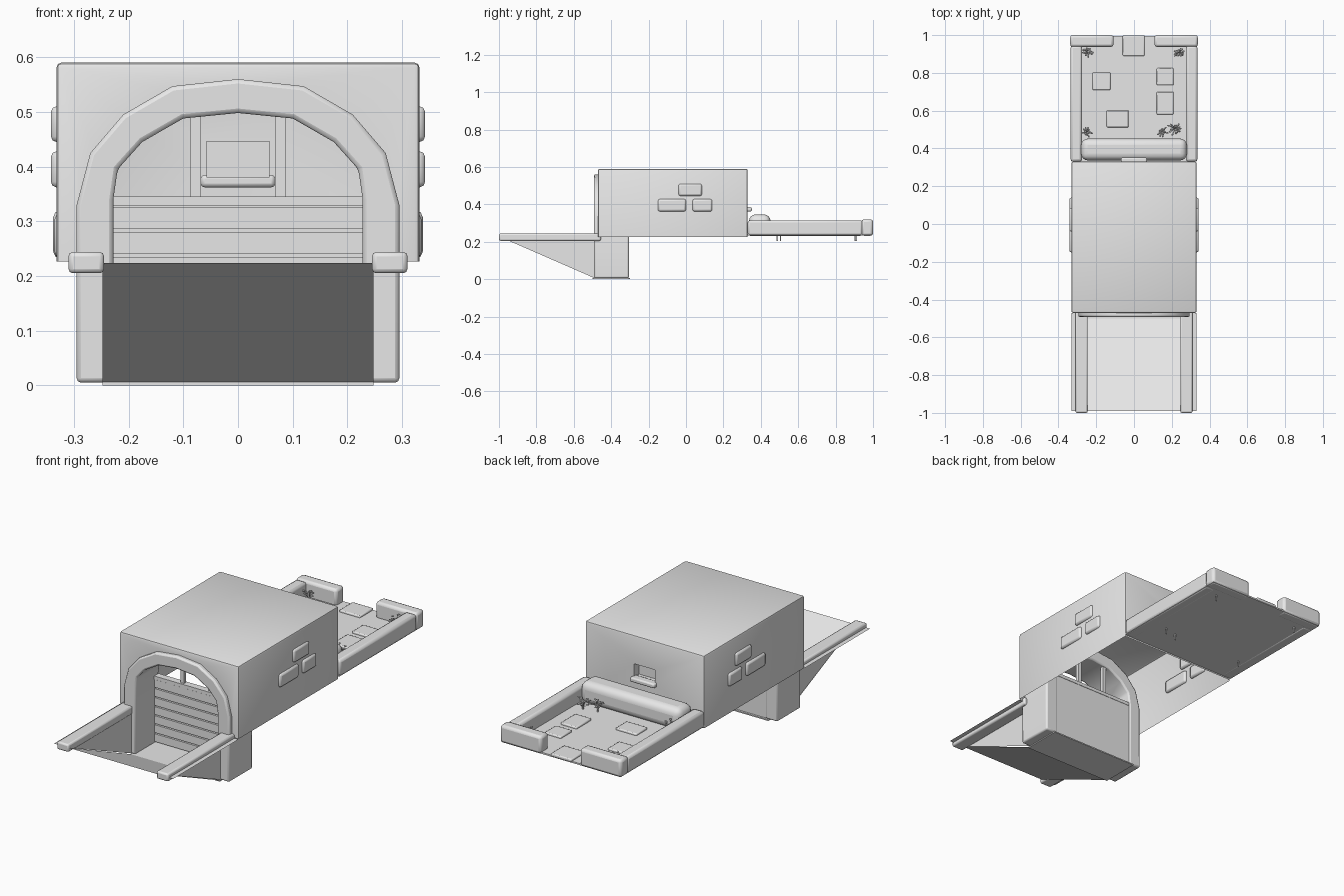
import bpy, bmesh, math, random
from mathutils import Vector, Matrix

cube = bpy.data.objects.get("Cube")
if cube:
    bpy.data.objects.remove(cube, do_unlink=True)

# Single plain grey finish
grey = bpy.data.materials.new("plain_grey")
grey.use_nodes = True
tone = (0.8, 0.8, 0.8, 1)
grey.diffuse_color = tone
grey.node_tree.nodes["Principled BSDF"].inputs["Base Color"].default_value = tone


def finish(name, bm, bevel=0, segments=2, smooth=True):
    bmesh.ops.remove_doubles(bm, verts=bm.verts, dist=0.0001)
    bmesh.ops.recalc_face_normals(bm, faces=bm.faces)
    mesh = bpy.data.meshes.new(name)
    bm.to_mesh(mesh)
    bm.free()
    mesh.materials.append(grey)
    ob = bpy.data.objects.new(name, mesh)
    bpy.context.collection.objects.link(ob)
    if bevel:
        mod = ob.modifiers.new("soft_edges", 'BEVEL')
        mod.width, mod.segments = bevel, segments
        mod.limit_method = 'ANGLE'
    if smooth:
        bpy.ops.object.select_all(action='DESELECT')
        ob.select_set(True)
        bpy.context.view_layer.objects.active = ob
        bpy.ops.object.shade_smooth_by_angle(angle=math.radians(35))
    return ob


def add_box(bm, x, y, z):
    size = [b - a for a, b in (x, y, z)]
    mid = [(a + b) / 2 for a, b in (x, y, z)]
    return bmesh.ops.create_cube(bm, size=1, matrix=Matrix.Translation(mid) @ Matrix.Diagonal((*size, 1)))


def box(name, x, y, z, bevel=0, segments=2):
    bm = bmesh.new()
    add_box(bm, x, y, z)
    return finish(name, bm, bevel, segments)


def mirrored_box(name, x, y, z, bevel=0, segments=2):
    box(name + "_left", x, y, z, bevel, segments)
    box(name + "_right", (-x[1], -x[0]), y, z, bevel, segments)


def face(bm, points):
    return bm.faces.new([bm.verts.new(p) for p in points])


def mirror_profile(half):
    return half + [(-x, z) for x, z in reversed(half[:-1])]


BASE = 0.226
FRONT, BACK = -0.47, 0.33
outer = mirror_profile([(0.295, 0.005), (0.295, 0.33), (0.27, 0.425), (0.21, 0.495), (0.12, 0.547), (0, 0.56)])
inner = mirror_profile([(0.228, 0.005), (0.228, 0.34), (0.22, 0.395), (0.175, 0.445), (0.1, 0.488), (0, 0.498)])

# Main block: open-bottomed shell with softened top and corners
bm = bmesh.new()
add_box(bm, (-0.332, 0.332), (FRONT, BACK), (BASE, 0.59))
soft = [e for e in bm.edges if max(v.co.z for v in e.verts) > 0.5]
bmesh.ops.bevel(bm, geom=soft, offset=0.009, segments=2, profile=0.5, affect='EDGES')
for f in list(bm.faces):
    if f.normal.z < -0.9 or abs(f.normal.y) > 0.99:
        bm.faces.remove(f)
w, top = 0.323, 0.581
# Front wall wraps around the arch opening
hole = [(-x, z) for x, z in outer[1:-1]]
outline = [(w, BASE), (w, top), (-w, top), (-w, BASE), (-0.28, BASE)]
outline += [(x * 0.95, z - 0.01) for x, z in hole] + [(0.28, BASE)]
face(bm, [(x, FRONT, z) for x, z in outline])
# Back wall with a small recessed slot
sx, s0, s1 = 0.058, 0.38, 0.447
rim = [(-w, BASE), (w, BASE), (w, top), (-w, top)]
slot = [(-sx, s0), (sx, s0), (sx, s1), (-sx, s1)]
for i in range(4):
    j = (i + 1) % 4
    face(bm, [(x, BACK, z) for x, z in (rim[i], rim[j], slot[j], slot[i])])
    (ax, az), (bx, bz) = slot[i], slot[j]
    face(bm, [(ax, BACK, az), (bx, BACK, bz), (bx, BACK - 0.04, bz), (ax, BACK - 0.04, az)])
face(bm, [(x, BACK - 0.04, z) for x, z in slot])
finish("main_block", bm)
box("slot_sill", (-0.068, 0.068), (BACK - 0.02, 0.352), (0.362, 0.385), 0.007)

# Arched door surround running deep into the block
bm = bmesh.new()
for i in range(len(outer) - 1):
    a, b, c, d = outer[i], outer[i + 1], inner[i + 1], inner[i]
    face(bm, [(x, -0.492, z) for x, z in (a, b, c, d)])
    face(bm, [(x, -0.305, z) for x, z in (a, b, c, d)])
    for p, q in ((a, b), (c, d)):
        face(bm, [(p[0], -0.492, p[1]), (q[0], -0.492, q[1]), (q[0], -0.305, q[1]), (p[0], -0.305, p[1])])
for a, b in ((outer[0], inner[0]), (outer[-1], inner[-1])):
    face(bm, [(a[0], -0.492, a[1]), (b[0], -0.492, b[1]), (b[0], -0.305, b[1]), (a[0], -0.305, a[1])])
finish("door_arch", bm, 0.008)

# Slatted door with a rail and open window bars above
bm = bmesh.new()
pitch = 0.0455
add_box(bm, (-0.228, 0.228), (-0.325, -0.31), (0.005, 0.335))
for i in range(7):
    z = 0.01 + i * pitch
    add_box(bm, (-0.228, 0.228), (-0.338, -0.32), (z + 0.003, z + pitch - 0.003))
finish("door_slats", bm)
box("door_rail", (-0.228, 0.228), (-0.342, -0.308), (0.328, 0.345))
mirrored_box("window_bar", (0.068, 0.087), (-0.332, -0.315), (0.34, 0.492))

# Ramp down to the door, with side walls and verges
bm = bmesh.new()
rx, ry, rz = 0.248, -0.99, 0.224
face(bm, [(-rx, ry, rz), (rx, ry, rz), (rx, -0.5, 0.006), (-rx, -0.5, 0.006)])
face(bm, [(-rx, -0.5, 0.006), (rx, -0.5, 0.006), (rx, -0.305, 0.006), (-rx, -0.305, 0.006)])
finish("ramp", bm, smooth=False)
for side, s in (("left", 1), ("right", -1)):
    bm = bmesh.new()
    face(bm, [(s * rx, ry, rz), (s * rx, -0.49, rz), (s * rx, -0.49, 0.006)])
    finish("ramp_wall_" + side, bm, smooth=False)
    bm = bmesh.new()
    face(bm, [(s * rx, ry, rz), (s * 0.332, ry, rz), (s * 0.332, FRONT, rz), (s * rx, FRONT, rz)])
    finish("verge_" + side, bm, smooth=False)
box("threshold", (-rx, rx), (-0.5, -0.3), (0, 0.006))
mirrored_box("ramp_curb", (0.245, 0.31), (-1, -0.455), (0.205, 0.244), 0.008)

# Raised bricks on both sides
for i, (y, z) in enumerate((((-0.04, 0.085), (0.445, 0.51)), ((-0.15, 0), (0.362, 0.428)), ((0.035, 0.14), (0.362, 0.428)))):
    mirrored_box("brick_%d" % (i + 1), (0.32, 0.342), y, z, 0.01)

# Rear yard: floor, walls, rounded hedge and paving
FLOOR = 0.242
box("yard_floor", (-0.332, 0.332), (BACK, 0.995), (0.234, FLOOR))
mirrored_box("yard_side_wall", (0.275, 0.336), (BACK, 0.945), (0.232, 0.315), 0.013)
mirrored_box("yard_end_wall", (0.108, 0.338), (0.938, 1), (0.232, 0.32), 0.013)
box("hedge", (-0.28, 0.28), (0.337, 0.452), (0.235, 0.346), 0.035, 4)
stones = (((-0.22, -0.125), (0.71, 0.802)), ((0.12, 0.21), (0.735, 0.825)),
          ((0.12, 0.21), (0.58, 0.7)), ((-0.145, -0.028), (0.512, 0.602)), ((-0.06, 0.056), (0.89, 0.998)))
for i, (x, y) in enumerate(stones):
    box("paving_stone_%d" % (i + 1), x, y, (0.236, 0.252), 0.005)

# Small leafy plants
random.seed(4)
plants = ((0.24, 0.905, 0.025), (-0.245, 0.912, 0.025), (-0.25, 0.487, 0.025), (0.22, 0.505, 0.04), (0.15, 0.488, 0.025))
for n, (px, py, r) in enumerate(plants):
    bm = bmesh.new()
    add_box(bm, (px - 0.003, px + 0.003), (py - 0.003, py + 0.003), (0.203, 0.28))
    for k in range(14):
        a = k * 2.4
        d = r * random.uniform(0.3, 1)
        tip = Vector((px + d * math.cos(a), py + d * math.sin(a), random.uniform(0.265, 0.3)))
        root = Vector((px, py, 0.25))
        across = Vector((-math.sin(a), math.cos(a), 0)) * 0.0015
        face(bm, [root - across, root + across, tip + across, tip - across])
        turn = Matrix.Rotation(a, 4, 'Z') @ Matrix.Diagonal((1.4, 0.8, 0.6, 1))
        bmesh.ops.create_icosphere(bm, subdivisions=1, radius=0.0065, matrix=Matrix.Translation(tip) @ turn)
    finish("plant_%d" % (n + 1), bm, smooth=False)
